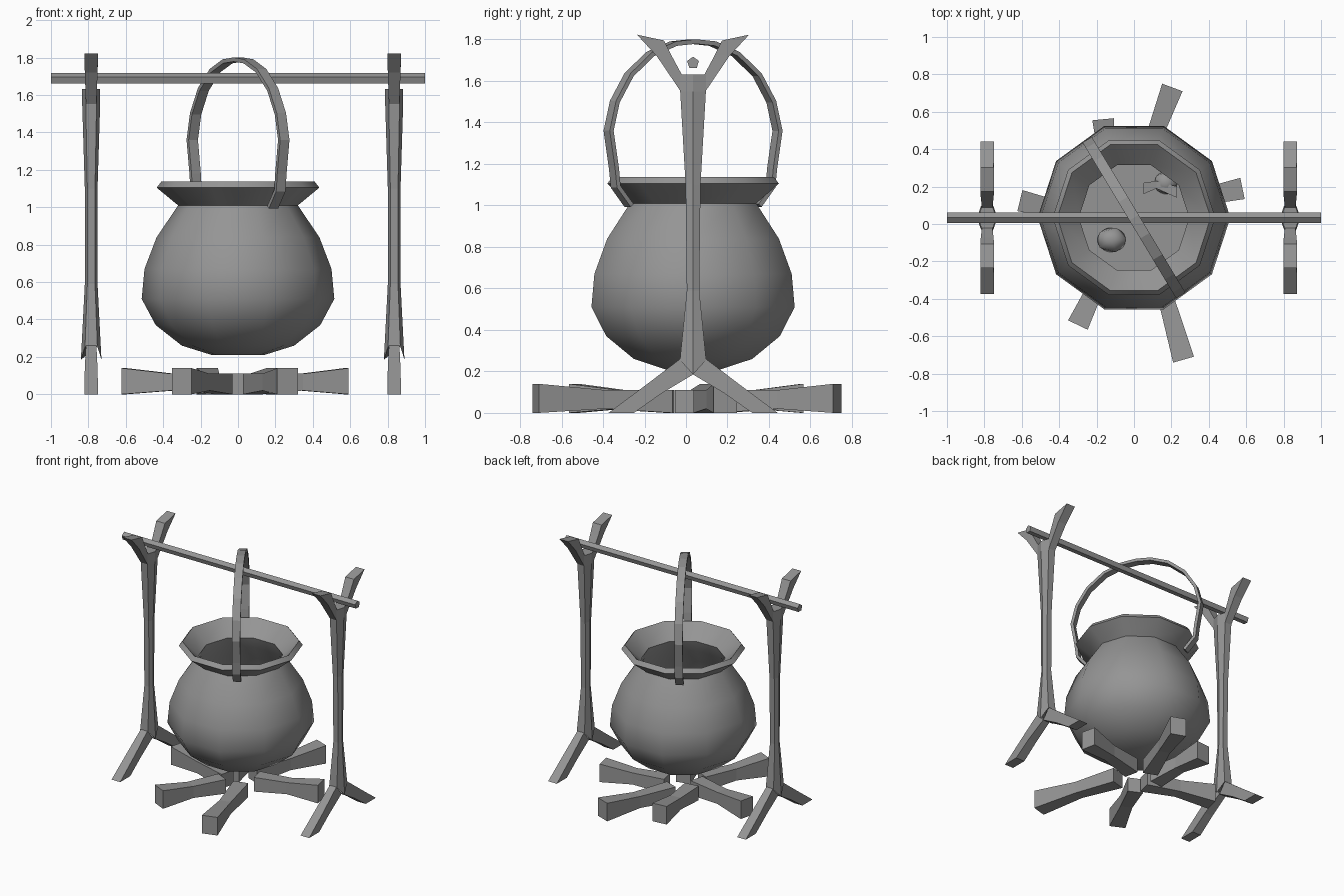
import bpy, math
from mathutils import Vector

if "Cube" in bpy.data.objects:
    bpy.data.objects.remove(bpy.data.objects["Cube"])

CY = 0.034  # shared centre line of pot, bar and posts

iron = bpy.data.materials.new("plain_grey")
iron.use_nodes = True
GREY = (0.3, 0.3, 0.3, 1)
iron.diffuse_color = GREY
iron.node_tree.nodes["Principled BSDF"].inputs["Base Color"].default_value = GREY


def make(name, verts, faces, smooth=None):
    mesh = bpy.data.meshes.new(name)
    mesh.from_pydata([tuple(v) for v in verts], [], faces)
    mesh.materials.append(iron)
    ob = bpy.data.objects.new(name, mesh)
    bpy.context.collection.objects.link(ob)
    bpy.ops.object.select_all(action='DESELECT')
    ob.select_set(True)
    bpy.context.view_layer.objects.active = ob
    bpy.ops.object.mode_set(mode='EDIT')
    bpy.ops.mesh.select_all(action='SELECT')
    bpy.ops.mesh.normals_make_consistent(inside=False)
    bpy.ops.object.mode_set(mode='OBJECT')
    if smooth:
        bpy.ops.object.shade_smooth_by_angle(angle=math.radians(smooth))
    return ob


def loft(name, rings, smooth=None):
    """Skin a list of equal-sized rings and cap both ends."""
    n = len(rings[0])
    verts = [p for r in rings for p in r]
    faces = [(k * n + i, k * n + (i + 1) % n, (k + 1) * n + (i + 1) % n, (k + 1) * n + i)
             for k in range(len(rings) - 1) for i in range(n)]
    faces += [tuple(range(n)), tuple(range(len(verts) - n, len(verts)))]
    return make(name, verts, faces, smooth)


def circle(r, z, n=10):
    return [(r * math.cos(2 * math.pi * i / n), CY + r * math.sin(2 * math.pi * i / n), z)
            for i in range(n)]


# Cauldron: outer belly, flared rim, inner wall down to the contents
profile = [(0.14, 0.21), (0.30, 0.26), (0.44, 0.37), (0.515, 0.51), (0.50, 0.67),
           (0.435, 0.84), (0.32, 1.01), (0.435, 1.105), (0.41, 1.137),
           (0.295, 1.03), (0.33, 0.94), (0.41, 0.82), (0.45, 0.74)]
loft("cauldron", [circle(r, z) for r, z in profile], 50)

# Lumps floating in the cauldron
for name, loc, size in [("large_bubble", (-0.12, -0.085, 0.76), (0.088, 0.075, 0.07)),
                        ("small_bubble", (0.17, 0.22, 0.75), (0.07, 0.07, 0.06))]:
    bpy.ops.mesh.primitive_ico_sphere_add(subdivisions=1, radius=1, location=loc)
    lump = bpy.context.object
    lump.name = name
    lump.scale = size
    lump.data.materials.append(iron)
    bpy.ops.object.shade_smooth_by_angle(angle=math.radians(50))
loft("floating_stick", [[(x, y - w, 0.77 - w), (x, y + w, 0.77 - w), (x, y + w, 0.77 + w), (x, y - w, 0.77 + w)]
                        for x, y, w in [(0.05, 0.19, 0.03), (0.12, 0.21, 0.02), (0.23, 0.17, 0.03)]])

# Handle: flat strap bent into an arch across the rim
half = [(0.36, 1.00), (0.435, 1.09), (0.445, 1.18), (0.475, 1.36), (0.44, 1.50),
        (0.36, 1.63), (0.24, 1.73), (0.11, 1.78)]
arch = half + [(0, 1.79)] + [(-s, z) for s, z in reversed(half)]
along = Vector((math.cos(math.radians(-59)), math.sin(math.radians(-59)), 0))
across = Vector((-along.y, along.x, 0)) * 0.029
up = Vector((0, 0, 1))
origin = Vector((0, CY, 0))
rings = []
for i, (s, z) in enumerate(arch):
    a, b = arch[max(i - 1, 0)], arch[min(i + 1, len(arch) - 1)]
    normal = (along * (b[1] - a[1]) - up * (b[0] - a[0])).normalized() * 0.011
    c = origin + along * s + up * z
    rings.append([c + across + normal, c - across + normal, c - across - normal, c + across - normal])
loft("handle", rings)

# Crossbar: five-sided rod
loft("crossbar", [[(x, CY - 0.03 * math.sin(2 * math.pi * i / 5), 1.687 + 0.03 * math.cos(2 * math.pi * i / 5))
                   for i in range(5)] for x in (-1, 1)])


def limb(name, px, side, sections):
    """Four-sided branch in the y-z plane: outer point, inner point, half thickness."""
    loft(name, [[(px - h, CY + side * od, oz), (px + h, CY + side * od, oz),
                 (px + h, CY + side * d, z), (px - h, CY + side * d, z)]
                for od, oz, d, z, h in sections])


# Two posts, each with a forked top and splayed feet
for label, px in (("right", -0.785), ("left", 0.835)):
    loft(label + "_post", [
        [(px + hx, CY, z + lift), (px + 0.6 * hx, CY + hy, z), (px - 0.6 * hx, CY + hy, z),
         (px - hx, CY, z + lift), (px - 0.6 * hx, CY - hy, z), (px + 0.6 * hx, CY - hy, z)]
        for z, hx, hy, lift in [(0.255, 0.055, 0.063, -0.07), (0.59, 0.034, 0.03, 0),
                                (1.10, 0.034, 0.036, 0), (1.55, 0.048, 0.062, 0), (1.632, 0.048, 0.062, 0)]])
    for end, side in (("front", -1), ("back", 1)):
        limb(f"{label}_{end}_fork", px, side, [
            (0.06, 1.55, 0.055, 1.632, 0.028), (0.175, 1.72, 0.105, 1.725, 0.034),
            (0.27, 1.823, 0.14, 1.795, 0.037)])
        limb(f"{label}_{end}_foot", px, side, [
            (0.06, 0.262, 0.0, 0.185, 0.028), (0.22, 0.14, 0.15, 0.095, 0.034),
            (0.408, 0, 0.285, 0, 0.037)])

# Firewood: logs pinched in the middle, laid out as a star
logs = [((0.0, 0.18), (0.205, 0.73)), ((0.10, 0.09), (0.58, 0.19)), ((0.08, -0.08), (0.265, -0.725)),
        ((-0.08, -0.08), (-0.30, -0.54)), ((-0.09, 0.0), (-0.61, 0.125)), ((-0.12, 0.10), (-0.165, 0.56))]
for k, (a, b) in enumerate(logs):
    a, b = Vector((*a, 0)), Vector((*b, 0))
    side = Vector((a.y - b.y, b.x - a.x, 0)).normalized()
    loft(f"log_{k + 1}", [
        [a.lerp(b, t) + side * s * w + up * z for s, z in ((-1, lo), (1, lo), (1, hi), (-1, hi))]
        for t, w, lo, hi in [(0, 0.055, 0.0, 0.11), (0.5, 0.043, 0.02, 0.11), (1, 0.058, 0.0, 0.14)]])
